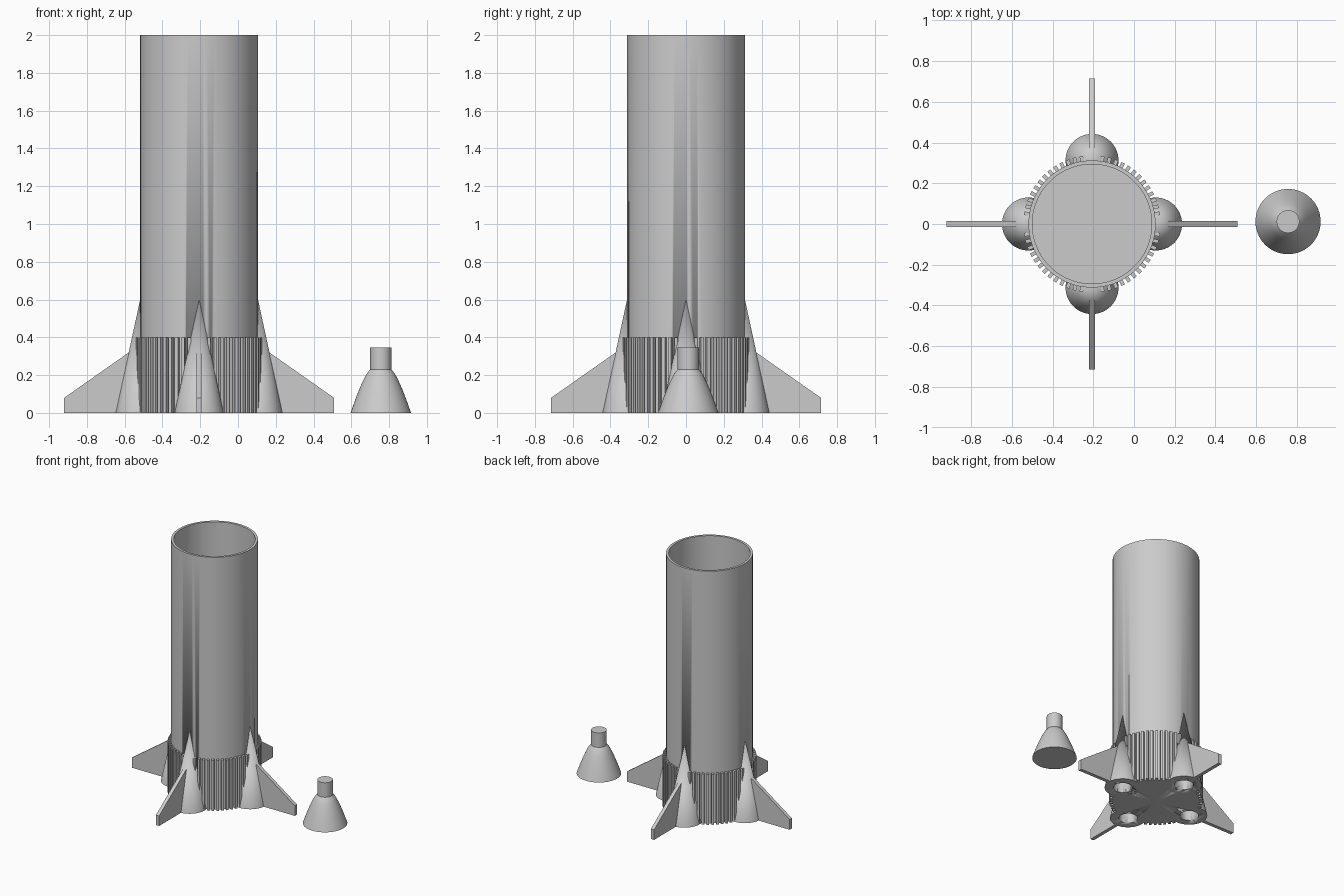
import bpy
import bmesh
import math
from mathutils import Matrix, Vector

if "Cube" in bpy.data.objects:
    bpy.data.objects.remove(bpy.data.objects["Cube"], do_unlink=True)

CENTRE = Vector((-0.206, 0, 0))     # axis of the booster
RADIUS = 0.312
QUARTERS = [math.pi / 2 * k for k in range(4)]

grey = bpy.data.materials.new("plain grey")
grey.use_nodes = True
colour = (0.6, 0.6, 0.6, 1)
grey.diffuse_color = colour
grey.node_tree.nodes["Principled BSDF"].inputs["Base Color"].default_value = colour


def finish(name, bm, location):
    """Turn a bmesh into a named, shaded object."""
    bmesh.ops.recalc_face_normals(bm, faces=bm.faces)
    mesh = bpy.data.meshes.new(name)
    bm.to_mesh(mesh)
    bm.free()
    mesh.materials.append(grey)
    obj = bpy.data.objects.new(name, mesh)
    obj.location = location
    bpy.context.collection.objects.link(obj)
    bpy.ops.object.select_all(action="DESELECT")
    obj.select_set(True)
    bpy.context.view_layer.objects.active = obj
    bpy.ops.object.shade_smooth_by_angle(angle=math.radians(30))
    return obj


def lathe(name, profile, location, steps=96):
    """Spin a radius/height profile around the vertical axis."""
    bm = bmesh.new()
    points = [bm.verts.new((r, 0, z)) for r, z in profile]
    edges = [bm.edges.new(pair) for pair in zip(points, points[1:])]
    bmesh.ops.spin(bm, geom=points + edges, cent=(0, 0, 0), axis=(0, 0, 1),
                   angle=2 * math.pi, steps=steps)
    bmesh.ops.remove_doubles(bm, verts=bm.verts, dist=1e-5)
    return finish(name, bm, location)


def around(angle, radius, z=0):
    return Matrix.Rotation(angle, 4, "Z") @ Matrix.Translation((radius, 0, z))


# Open-topped body tube with a raised inner floor
body = lathe("body_tube", [(0, 0), (RADIUS, 0), (RADIUS, 2), (0.293, 2),
                           (0.293, 0.5), (0, 0.5)], CENTRE)

# Four cone fairings half sunk into the tube
bm = bmesh.new()
for a in QUARTERS:
    bmesh.ops.create_cone(bm, cap_ends=True, segments=64, radius1=0.13,
                          radius2=0, depth=0.6, matrix=around(a, RADIUS, 0.3))
fairings = finish("cone_fairings", bm, CENTRE)

# Vertical ribs around the skirt
bm = bmesh.new()
COUNT = 60
for i in range(COUNT):
    a = 2 * math.pi * (i + 0.5) / COUNT
    size = Matrix.Diagonal((0.05, 0.018, 0.4, 1))
    bmesh.ops.create_cube(bm, size=1, matrix=around(a, RADIUS, 0.2) @ size)
ribs = finish("skirt_ribs", bm, CENTRE)

# Engine sockets cut into the underside of each fairing
bm = bmesh.new()
for a in QUARTERS:
    bmesh.ops.create_cone(bm, cap_ends=True, segments=48, radius1=0.067,
                          radius2=0.067, depth=0.24, matrix=around(a, RADIUS))
cutter = finish("socket_cutter", bm, CENTRE)
cutter.hide_render = True
for obj in (body, fairings, ribs):
    cut = obj.modifiers.new("sockets", "BOOLEAN")
    cut.operation = "DIFFERENCE"
    cut.solver = "EXACT"
    cut.object = cutter
    bpy.context.view_layer.objects.active = obj
    bpy.ops.object.modifier_apply(modifier=cut.name)
bpy.data.objects.remove(cutter, do_unlink=True)

# Four flat swept fins
FIN = [(0.4, 0), (0.714, 0), (0.714, 0.08), (0.372, 0.32)]
for name, a in zip(("left", "back", "right", "front"), QUARTERS):
    bm = bmesh.new()
    face = bm.faces.new([bm.verts.new((r, -0.014, z)) for r, z in FIN])
    extruded = bmesh.ops.extrude_face_region(bm, geom=[face])["geom"]
    moved = [v for v in extruded if isinstance(v, bmesh.types.BMVert)]
    bmesh.ops.translate(bm, verts=moved, vec=(0, 0.028, 0))
    bmesh.ops.rotate(bm, verts=bm.verts, cent=(0, 0, 0),
                     matrix=Matrix.Rotation(a, 3, "Z"))
    finish(name + "_fin", bm, CENTRE)

# Separate solid engine bell with a mounting stem
STEM, FLARE, SHOULDER = 0.056, 0.104, 0.23
bell = [(STEM + FLARE * (1 - k / 12) ** 0.75, SHOULDER * k / 12) for k in range(13)]
lathe("engine_bell", [(0, 0)] + bell + [(STEM, 0.345), (0, 0.345)],
      (0.756, 0.012, 0), 64)
